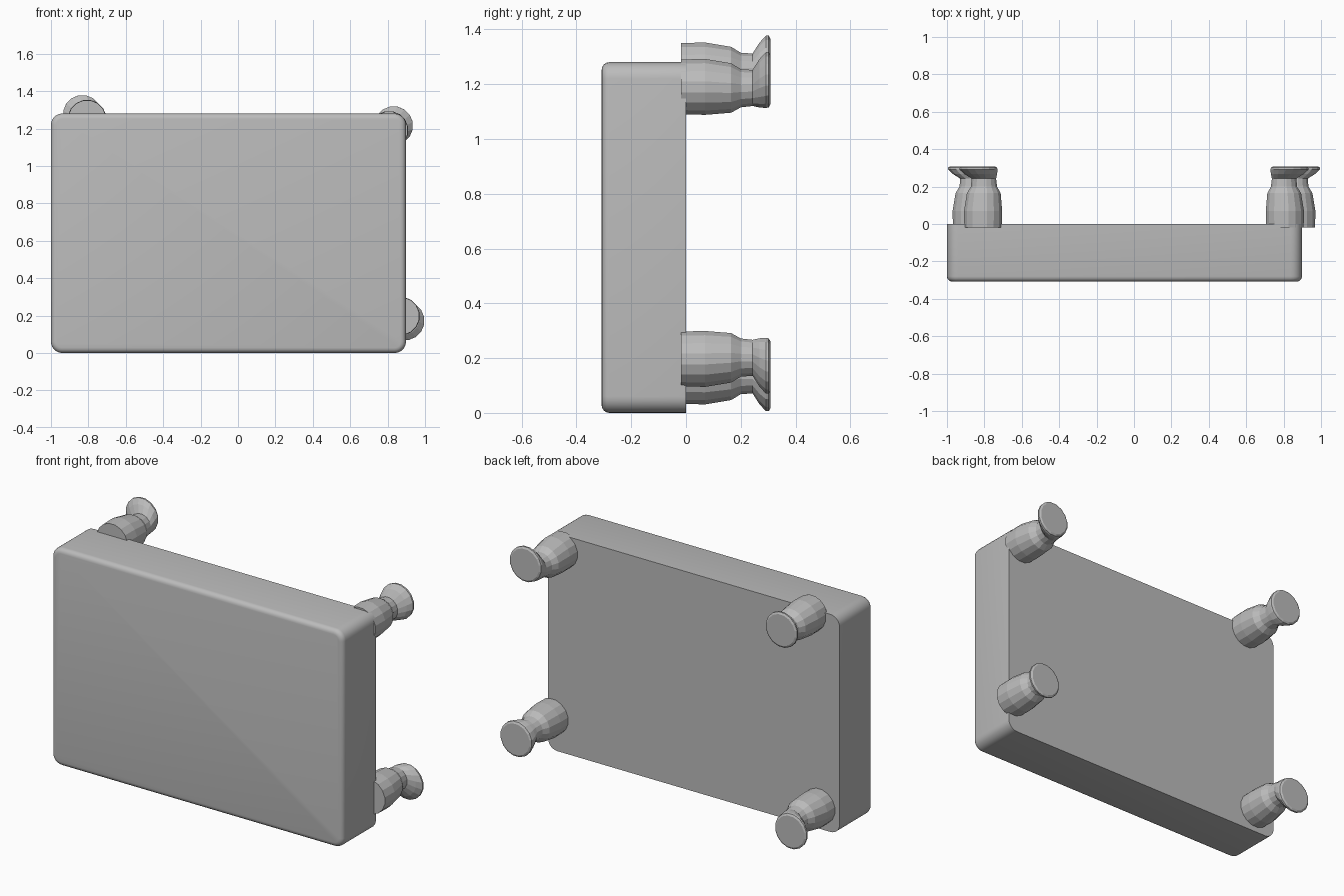
import bpy, bmesh, math

if "Cube" in bpy.data.objects:
    bpy.data.objects.remove(bpy.data.objects["Cube"])

grey = bpy.data.materials.new("plain grey")
grey.diffuse_color = (0.5, 0.5, 0.5, 1)
grey.use_nodes = True
grey.node_tree.nodes["Principled BSDF"].inputs["Base Color"].default_value = grey.diffuse_color


def add_object(name, bm):
    bmesh.ops.recalc_face_normals(bm, faces=bm.faces[:])
    mesh = bpy.data.meshes.new(name)
    bm.to_mesh(mesh)
    bm.free()
    mesh.materials.append(grey)
    obj = bpy.data.objects.new(name, mesh)
    bpy.context.collection.objects.link(obj)
    return obj


# Slab: rounded corners, soft front edge, sharp back edge
X0, X1, Z1, FRONT = -1.0, 0.898, 1.28, -0.308
bm = bmesh.new()
R, STEPS = 0.06, 6
outline = []
corners = [(X1 - R, Z1 - R, 0), (X0 + R, Z1 - R, 90), (X0 + R, R, 180), (X1 - R, R, 270)]
for cx, cz, start in corners:
    for i in range(STEPS + 1):
        a = math.radians(start + 90 * i / STEPS)
        outline.append((cx + R * math.cos(a), cz + R * math.sin(a)))
back = bm.faces.new([bm.verts.new((x, 0, z)) for x, z in outline])
ext = bmesh.ops.extrude_face_region(bm, geom=[back], use_keep_orig=True)
moved = [g for g in ext["geom"] if isinstance(g, bmesh.types.BMVert)]
bmesh.ops.translate(bm, verts=moved, vec=(0, FRONT, 0))
rim = [e for e in bm.edges if all(v.co.y < FRONT + 0.001 for v in e.verts)]
bmesh.ops.bevel(bm, geom=rim, offset=0.028, segments=4, profile=0.5, affect='EDGES')
slab = add_object("slab", bm)
bpy.context.view_layer.objects.active = slab
slab.select_set(True)
bpy.ops.object.shade_smooth_by_angle(angle=math.radians(35))

# Turned leg profile: (y, radius, outward shift)
PROFILE = [(-0.018, 0.102, 0.0), (0.07, 0.104, 0.0), (0.165, 0.092, -0.004),
           (0.2, 0.071, -0.005), (0.243, 0.067, -0.004), (0.268, 0.09, 0.013),
           (0.292, 0.104, 0.025), (0.302, 0.103, 0.026), (0.308, 0.092, 0.026)]
SIDES = 16


def leg(name, cx, cz, sx, sz):
    bm = bmesh.new()
    rings = []
    for y, r, shift in PROFILE:
        ring = []
        for i in range(SIDES):
            a = 2 * math.pi * (i + 0.5) / SIDES
            ring.append(bm.verts.new((cx + sx * shift + r * math.cos(a), y,
                                      cz + sz * shift + r * math.sin(a))))
        rings.append(ring)
    for lo, hi in zip(rings, rings[1:]):
        for i in range(SIDES):
            j = (i + 1) % SIDES
            bm.faces.new((lo[i], lo[j], hi[j], hi[i]))
    bm.faces.new(rings[0])
    bm.faces.new(rings[-1])
    add_object(name, bm)


# Four legs, each foot leaning outward
leg("upper_left_leg", -0.807, 1.25, -1, 1)
leg("upper_right_leg", 0.807, 1.19, 1, 1)
leg("lower_left_leg", -0.868, 0.133, -1, -1)
leg("lower_right_leg", 0.868, 0.197, 1, -1)
